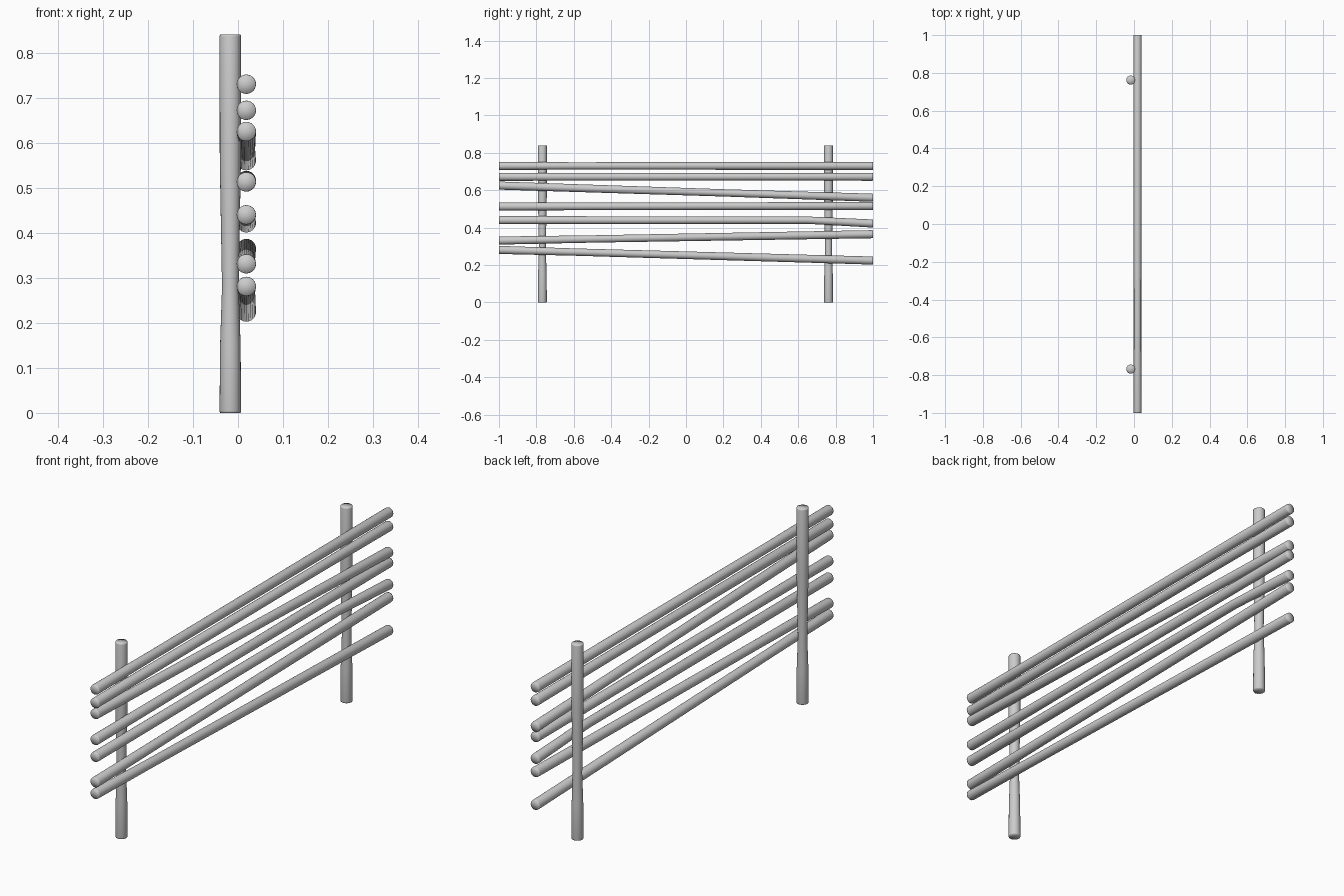
import bpy, bmesh, math
from mathutils import Vector

if "Cube" in bpy.data.objects:
    bpy.data.objects.remove(bpy.data.objects["Cube"])

SIDES = 24


def pole(name, stations, side, up):
    """Round pole swept through (centre, radius) stations, capped at both ends."""
    # support rings close to the ends keep the sides cleanly shaded
    (a, ra), (b, rb) = stations[0], stations[-1]
    da = (Vector(stations[1][0]) - Vector(a)).normalized() * 0.004
    db = (Vector(stations[-2][0]) - Vector(b)).normalized() * 0.004
    rings = [(Vector(a), ra - 0.001), (Vector(a) + da, ra)]
    rings += [(Vector(c), r) for c, r in stations[1:-1]]
    rings += [(Vector(b) + db, rb), (Vector(b), rb - 0.001)]

    bm = bmesh.new()
    loops = []
    for c, r in rings:
        loops.append([bm.verts.new(c + r * (math.cos(t) * side + math.sin(t) * up))
                      for t in (2 * math.pi * i / SIDES for i in range(SIDES))])
    for l0, l1 in zip(loops, loops[1:]):
        for i in range(SIDES):
            j = (i + 1) % SIDES
            bm.faces.new((l0[i], l0[j], l1[j], l1[i]))
    for loop, (c, r) in ((loops[0], rings[0]), (loops[-1], rings[-1])):
        centre = bm.verts.new(c)
        for i in range(SIDES):
            bm.faces.new((loop[i], loop[(i + 1) % SIDES], centre))
    bmesh.ops.recalc_face_normals(bm, faces=bm.faces)
    for f in bm.faces:
        f.smooth = True
    mesh = bpy.data.meshes.new(name)
    bm.to_mesh(mesh)
    bm.free()
    obj = bpy.data.objects.new(name, mesh)
    bpy.context.collection.objects.link(obj)
    return obj


X, Y, Z = Vector((1, 0, 0)), Vector((0, 1, 0)), Vector((0, 0, 1))

# Upright posts, slightly waisted below the middle
post_profile = [(0, 0.024), (0.15, 0.0228), (0.28, 0.0185), (0.42, 0.021),
                (0.56, 0.0235), (0.84, 0.024)]
for label, y in (("front", -0.768), ("back", 0.762)):
    pole(label + "_post", [((-0.017, y, z), r) for z, r in post_profile], X, Y)

# Horizontal rails, top to bottom: (z at front end, z at back end,
# position of the thinner stretch along y)
rails = [(0.730, 0.730, -0.6), (0.672, 0.672, 0.5), (0.625, 0.560, 0.2),
         (0.513, 0.516, -0.3), (0.440, 0.422, 0.65), (0.331, 0.365, -0.5),
         (0.281, 0.224, -0.6)]
for n, (z0, z1, waist) in enumerate(rails, 1):
    if n == 5:      # this rail runs level, then dips near the back
        zw = 0.440
    else:
        zw = z0 + (z1 - z0) * (waist + 1) / 2
    stations = [((0.0185, -1, z0), 0.0215), ((0.0185, waist, zw), 0.0195),
                ((0.0185, 1, z1), 0.0215)]
    pole(f"rail_{n}", stations, X, Z)
